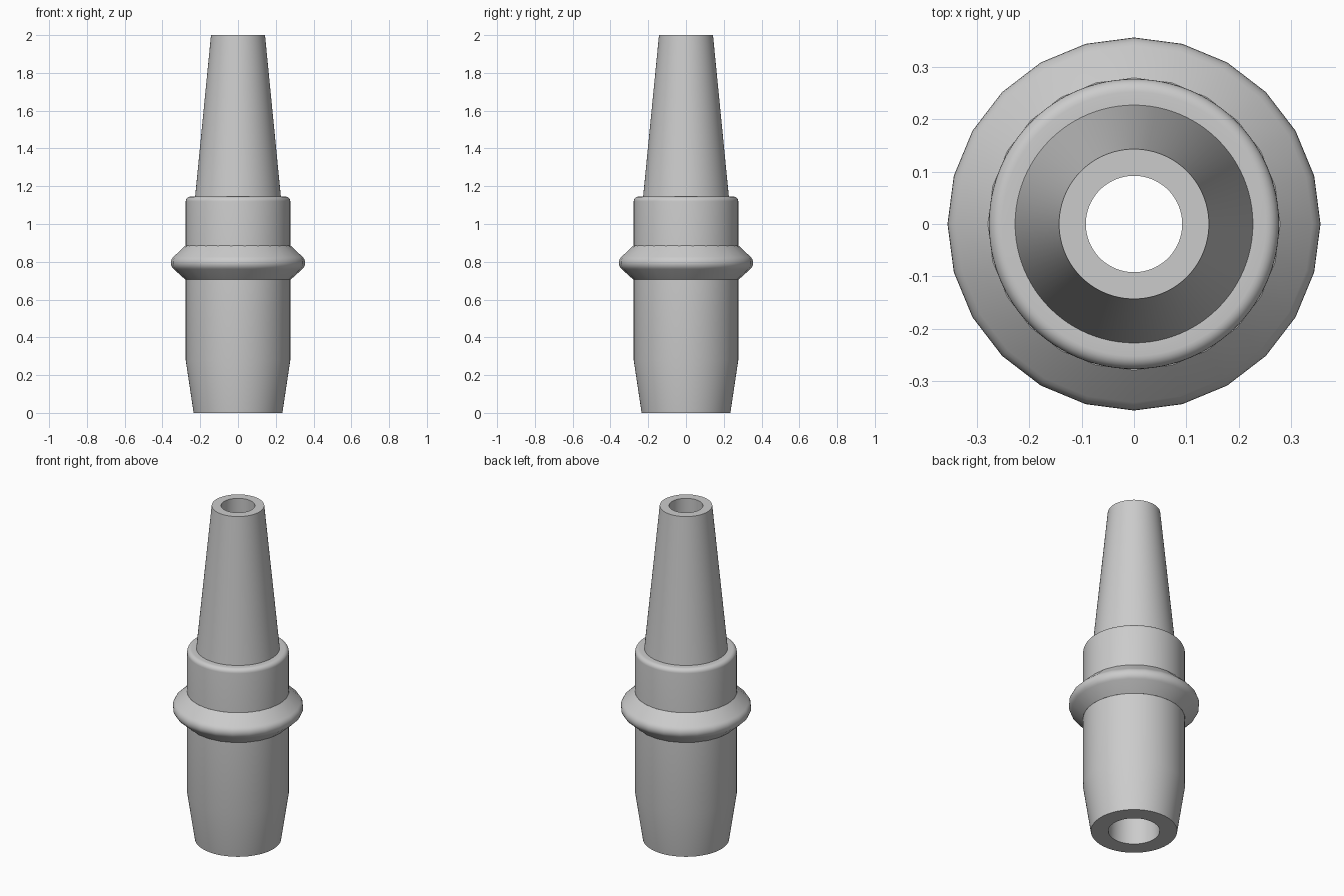
import bpy, bmesh, math

cube = bpy.data.objects.get("Cube")
if cube:
    bpy.data.objects.remove(cube)

# Single grey finish
grey = bpy.data.materials.new("satin_grey")
grey.use_nodes = True
colour = (0.6, 0.6, 0.6, 1)
grey.diffuse_color = colour
grey.node_tree.nodes["Principled BSDF"].inputs["Base Color"].default_value = colour


def lathe(name, profile, sides):
    """Spin a closed (radius, height) profile around z."""
    bm = bmesh.new()
    rings = []
    for i in range(sides):
        a = 2 * math.pi * i / sides
        rings.append([bm.verts.new((r * math.cos(a), r * math.sin(a), z)) for r, z in profile])
    n = len(profile)
    for i in range(sides):
        here, there = rings[i], rings[(i + 1) % sides]
        for j in range(n):
            k = (j + 1) % n
            bm.faces.new((here[j], there[j], there[k], here[k]))
    bmesh.ops.recalc_face_normals(bm, faces=bm.faces)
    mesh = bpy.data.meshes.new(name)
    bm.to_mesh(mesh)
    bm.free()
    mesh.materials.append(grey)
    obj = bpy.data.objects.new(name, mesh)
    bpy.context.collection.objects.link(obj)
    bpy.ops.object.select_all(action='DESELECT')
    obj.select_set(True)
    bpy.context.view_layer.objects.active = obj
    bpy.ops.object.shade_smooth_by_angle(angle=math.radians(35))
    return obj


def arc(r, z, radius, start, end, steps):
    """Points on a circular arc, angles in degrees."""
    angles = [math.radians(start + (end - start) * i / steps) for i in range(steps + 1)]
    return [(r + radius * math.cos(a), z + radius * math.sin(a)) for a in angles]


# Hollow body: tapered foot, sleeve, rounded shoulder, tapered spout and bore
body = [(0.14, 0), (0.235, 0), (0.277, 0.28)]
body += arc(0.252, 1.12, 0.025, 0, 90, 6)
body += [(0.227, 1.145), (0.143, 2), (0.092, 2)]
lathe("body", body, 96)

# Collar ring: sloped sides meeting in a rounded nose
collar = [(0.25, 0.706), (0.279, 0.706)]
collar += arc(0.313, 0.794, 0.043, -50, 50, 8)
collar += [(0.279, 0.885), (0.25, 0.885)]
lathe("collar", collar, 24)
